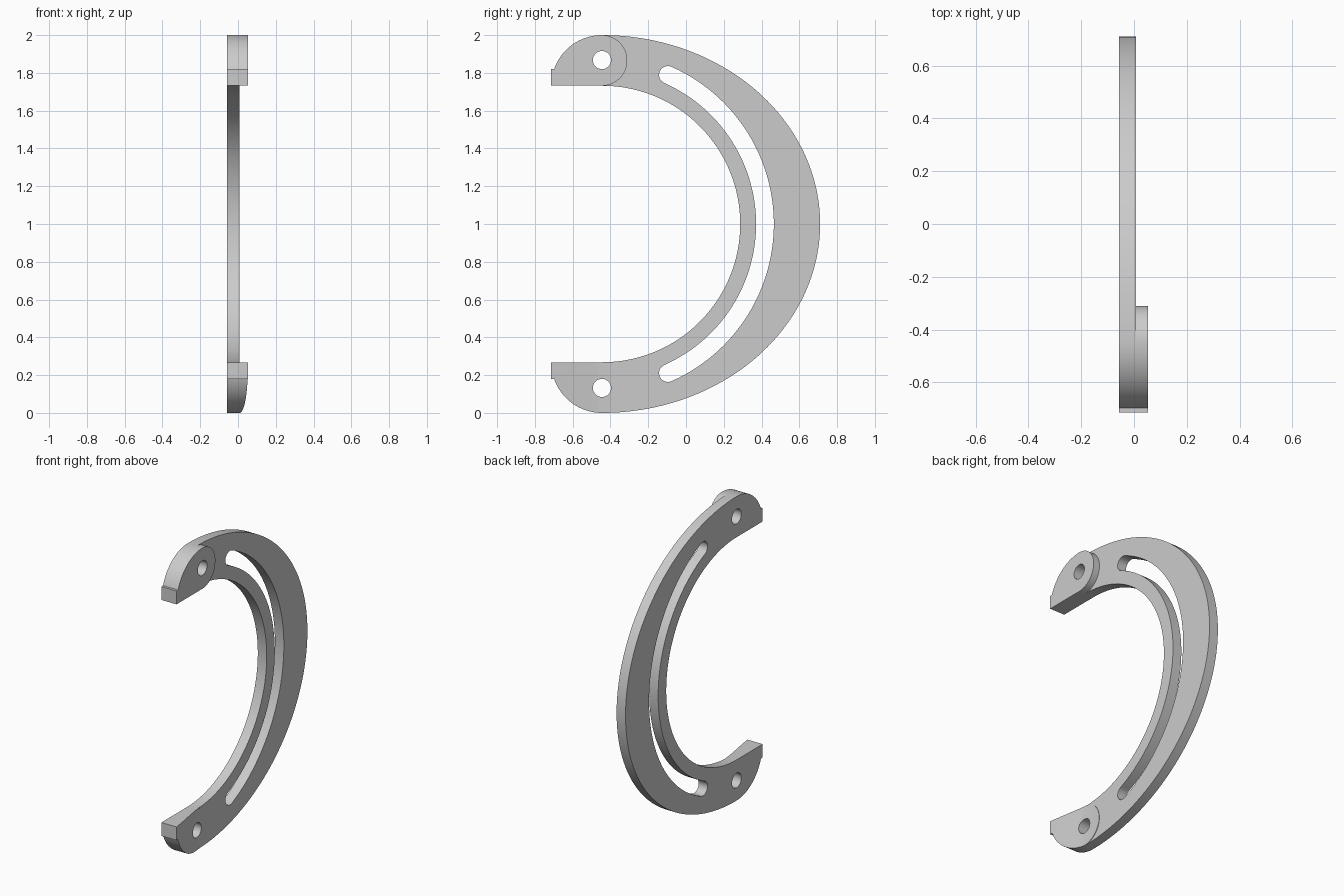
import bpy, bmesh
from math import cos, sin, pi, radians, atan2, asin
from mathutils import Matrix

cube = bpy.data.objects.get("Cube")
if cube:
    bpy.data.objects.remove(cube)

# One plain grey
grey = bpy.data.materials.new("light_grey")
grey.use_nodes = True
COLOR = (0.6, 0.6, 0.6, 1)
grey.diffuse_color = COLOR
grey.node_tree.nodes["Principled BSDF"].inputs["Base Color"].default_value = COLOR

# Shared dimensions, in the side plane (y, z)
CY, CZ = -0.445, 1.0          # centre of the bow
INNER, END_R = 0.732, 0.268   # inner radius, rounded end radius
TAB_Y, TAB_H = -0.715, 0.088  # front lip
HOLE_Z, HOLE_R = 0.868, 0.048
SLOT_R, SLOT_W = 0.863, 0.047
BACK, FACE, PAD = -0.057, 0.008, 0.053
FRONT_ANGLE = pi - asin(TAB_H / END_R)


def arc(cy, cz, ry, rz, a, b, n):
    return [(cy + ry * cos(a + (b - a) * i / n), cz + rz * sin(a + (b - a) * i / n))
            for i in range(n + 1)]


def flip(points):
    return [(y, 2 * CZ - z) for y, z in points]


def hole():
    return arc(CY, CZ + HOLE_Z, HOLE_R, HOLE_R, 0, 2 * pi, 40)[:-1]


def front_end():
    """Lip and rounded nose of the upper end, from the inner edge to the crown."""
    z = CZ + INNER
    y = CY + END_R * cos(FRONT_ANGLE)
    return ([(TAB_Y, z), (TAB_Y, z + TAB_H), (y, z + TAB_H)]
            + arc(CY, z, END_R, END_R, FRONT_ANGLE, pi / 2, 28)[1:])


def slab(name, loops, x0, x1, shape=None):
    """Extrude closed side-plane loops (first outer, rest holes) from x0 to x1."""
    curve = bpy.data.curves.new(name, 'CURVE')
    curve.dimensions = '2D'
    curve.fill_mode = 'BOTH'
    curve.extrude = (x1 - x0) / 2
    for loop in loops:
        spline = curve.splines.new('POLY')
        spline.points.add(len(loop) - 1)
        for p, (y, z) in zip(spline.points, loop):
            p.co = (y, z, 0, 1)
        spline.use_cyclic_u = True
    temp = bpy.data.objects.new(name + "_profile", curve)
    bpy.context.collection.objects.link(temp)
    graph = bpy.context.evaluated_depsgraph_get()
    mesh = bpy.data.meshes.new_from_object(temp.evaluated_get(graph))
    bpy.data.objects.remove(temp)
    bpy.data.curves.remove(curve)

    bm = bmesh.new()
    bm.from_mesh(mesh)
    bmesh.ops.remove_doubles(bm, verts=bm.verts, dist=0.00005)
    to_side = Matrix(((0, 0, 1, (x0 + x1) / 2), (1, 0, 0, 0), (0, 1, 0, 0), (0, 0, 0, 1)))
    bmesh.ops.transform(bm, matrix=to_side, verts=bm.verts)
    if shape:
        shape(bm)
    bmesh.ops.recalc_face_normals(bm, faces=bm.faces)
    bm.to_mesh(mesh)
    bm.free()
    mesh.name = name
    mesh.materials.clear()
    mesh.materials.append(grey)
    mesh.shade_smooth()
    mesh.set_sharp_from_angle(angle=radians(30))
    obj = bpy.data.objects.new(name, mesh)
    bpy.context.collection.objects.link(obj)
    return obj


def taper(bm):
    """Slope the raised face from the front lip down almost to the plate."""
    steps = 10
    for i in range(1, steps + 1):
        y = TAB_Y + (CY - TAB_Y) * i / steps
        geom = bm.verts[:] + bm.edges[:] + bm.faces[:]
        bmesh.ops.bisect_plane(bm, geom=geom, plane_co=(0, y, 0), plane_no=(0, 1, 0))
    low = FACE + 0.003
    for v in bm.verts:
        if v.co.x > (FACE + PAD) / 2:
            t = min(1, max(0, (v.co.y - TAB_Y) / (CY - TAB_Y)))
            v.co.x = PAD + (low - PAD) * (0.75 * t + 0.25 * t * t * (3 - 2 * t))


# Bow plate: elliptical outside, circular inside, with slot and two holes
nose = front_end()
outside = arc(CY, CZ, 0.71 - CY, 1.0, pi / 2, -pi / 2, 120)
inside = arc(CY, CZ, INNER, INNER, -pi / 2, pi / 2, 100)
outline = nose + outside[1:-1] + flip(nose)[::-1] + inside

half = atan2(0.79, 0.35)
ey, ez = CY + SLOT_R * cos(half), CZ + SLOT_R * sin(half)
cap = arc(ey, ez, SLOT_W, SLOT_W, half, half + pi, 16)
ro, ri = SLOT_R + SLOT_W, SLOT_R - SLOT_W
slot = (arc(CY, CZ, ro, ro, -half, half, 90)[:-1] + cap
        + arc(CY, CZ, ri, ri, half, -half, 90)[1:-1] + flip(cap)[::-1])
slab("bow_plate", [outline, slot[:-1], hole(), flip(hole())], BACK, FACE)

# Raised pads on the left face of both ends
pad = nose + arc(CY, CZ + INNER + END_R / 2, END_R / 2, END_R / 2, pi / 2, -pi / 2, 40)[1:]
slab("upper_pad", [pad, hole()], FACE, PAD)
slab("lower_pad", [flip(pad), flip(hole())], FACE, PAD, taper)
